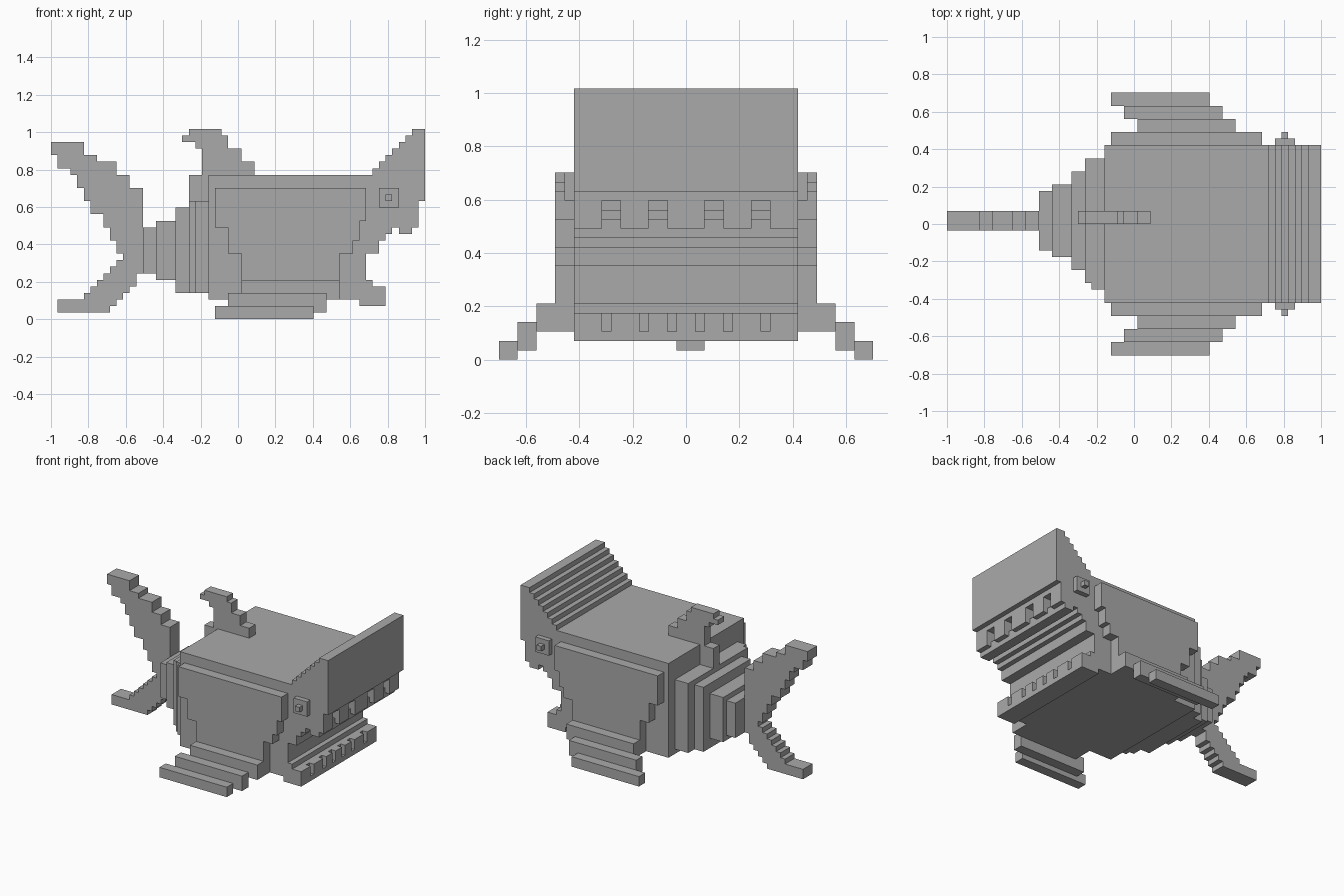
import bpy
import bmesh

default_cube = bpy.data.objects.get("Cube")
if default_cube:
    bpy.data.objects.remove(default_cube, do_unlink=True)

# All sizes are in whole blocks; the model is 57 blocks long
BLOCK = 2 / 57
MIDDLE = 57 / 2

grey = bpy.data.materials.new("stone_grey")
grey.use_nodes = True
grey.diffuse_color = (0.4, 0.4, 0.4, 1)
grey.node_tree.nodes["Principled BSDF"].inputs["Base Color"].default_value = grey.diffuse_color


def stepped_outline(x, z, turns):
    """Walk a staircase outline: turns alternate a new height and a new x."""
    points = [(x, z)]
    for index, value in enumerate(turns):
        if index % 2 == 0:
            z = value
        else:
            x = value
        points.append((x, z))
    return points


def rectangle(x_min, x_max, z_min, z_max):
    return [(x_min, z_min), (x_min, z_max), (x_max, z_max), (x_max, z_min)]


def make_part(name, outline, y_spans, mirrored=False):
    """Extrude a side outline across each span of y."""
    bm = bmesh.new()
    for y_min, y_max in y_spans:
        verts = [bm.verts.new(((x - MIDDLE) * BLOCK, y_min * BLOCK, z * BLOCK))
                 for x, z in outline]
        face = bm.faces.new(verts)
        extruded = bmesh.ops.extrude_face_region(bm, geom=[face], use_keep_orig=True)
        moved = [item for item in extruded["geom"] if isinstance(item, bmesh.types.BMVert)]
        bmesh.ops.translate(bm, verts=moved, vec=(0, (y_max - y_min) * BLOCK, 0))
    bmesh.ops.recalc_face_normals(bm, faces=bm.faces[:])
    mesh = bpy.data.meshes.new(name)
    bm.to_mesh(mesh)
    bm.free()
    mesh.materials.append(grey)
    part = bpy.data.objects.new(name, mesh)
    bpy.context.collection.objects.link(part)
    if mirrored:
        mirror = part.modifiers.new("other_side", "MIRROR")
        mirror.use_axis = (False, True, False)
        mirror.use_mirror_merge = False
    return part


def cut_with(part, cutter):
    cutter.hide_render = True
    cutter.hide_viewport = True
    cutter.display_type = "WIRE"
    boolean = part.modifiers.new(cutter.name, "BOOLEAN")
    boolean.operation = "DIFFERENCE"
    boolean.solver = "EXACT"
    boolean.object = cutter


# Body with raised snout, open mouth and lower jaw
body_turns = [22, 49]
for step in range(6):
    body_turns += [23 + step, 50 + step]
body_turns += [29, 57, 18, 56, 14, 55, 13, 53, 14, 52, 13, 51, 12, 50, 10, 48,
               6, 49, 5, 51, 2, 47, 3]
body = make_part("body", stepped_outline(24, 3, body_turns), [(-12, 12)])

# Gaps between the upper and lower teeth
upper_gaps = [(side * start, side * start + side * 2) for side in (-1, 1) for start in (2, 7)]
lower_gaps = [(side * start, side * start + side) for side in (-1, 1) for start in (1, 4, 8)]
cut_with(body, make_part("upper_tooth_gaps",
                         stepped_outline(53, 16, [17, 58, 12.5, 55, 15, 54, 16]), upper_gaps))
cut_with(body, make_part("lower_tooth_gaps", rectangle(50, 52, 3, 6), lower_gaps))

# Tapering rear body: x range, z range, y range
rear_slabs = [
    ((22, 24), (4, 18), (-10, 10)),
    ((21, 22), (4, 18), (-9, 10)),
    ((19, 21), (4, 17), (-7, 8)),
    ((16, 19), (6, 15), (-5, 6)),
    ((14, 16), (7, 14), (-4, 5)),
]
for number, (x_range, z_range, y_range) in enumerate(rear_slabs, 1):
    make_part(f"rear_body_{number}", rectangle(*x_range, *z_range), [y_range])

# Side panels and the drooping fins below them
make_part("side_panels", stepped_outline(
    29, 6, [10, 27, 14, 25, 20, 48, 15, 47, 12, 46, 10, 44, 6]), [(12, 14)], True)
make_part("side_fin_roots", rectangle(29, 44, 3, 6), [(12, 16)], True)
make_part("side_fin_middles", rectangle(27, 42, 1, 4), [(16, 18)], True)
make_part("side_fin_tips", rectangle(25, 40, 0, 2), [(18, 20)], True)

# Eyes
make_part("eyes", rectangle(50, 53, 17, 20), [(12, 13)], True)
make_part("pupils", rectangle(51, 52, 18, 19), [(13, 14)], True)

# Fin on the back, hooked towards the tail
make_part("back_fin", stepped_outline(
    21, 18, [22, 23, 26, 22, 27, 20, 28, 21, 29, 26, 28, 27, 26, 29, 24, 31, 22, 24, 18]),
    [(0, 2)])

# Tail fin with a tall upper lobe and a short lower lobe
tail_turns = [4, 6, 5, 7, 6, 8, 7, 9, 8, 10, 9, 11, 10, 10, 12, 9, 14, 8, 16, 6,
              18, 5, 20, 4, 22, 3, 23, 1, 25, 0, 27, 5, 25, 7, 24, 10, 22, 12,
              20, 14, 7, 13, 5, 12, 4, 11, 3, 10, 2, 9, 1, 1, 3]
make_part("tail_fin", stepped_outline(5, 3, tail_turns), [(-1, 2)])
